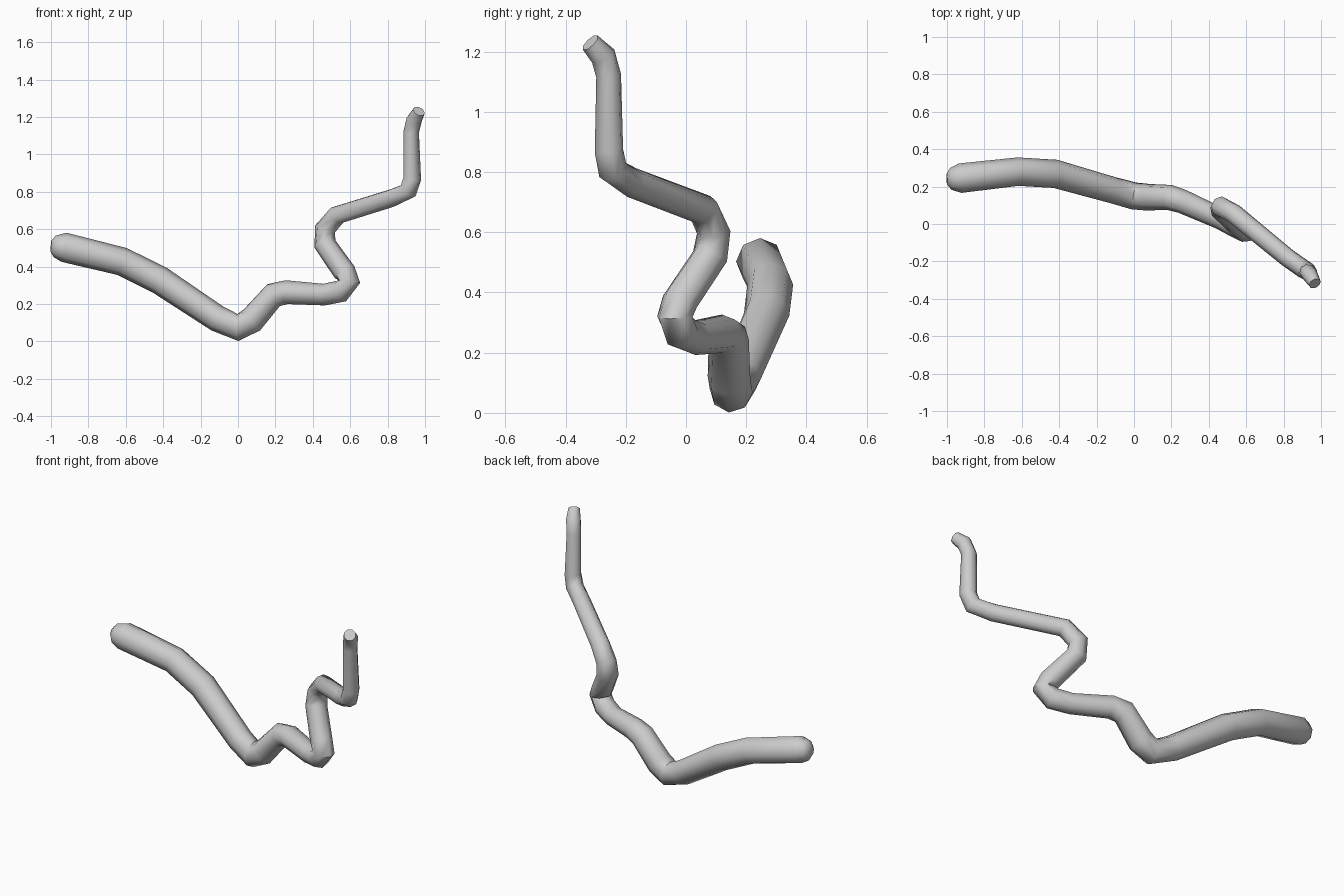
import bpy, bmesh, math
from mathutils import Vector

SIDES = 8
# centre line of the winding tube: x, y, z, radius
PATH = [
    (-1.00, 0.240, 0.510, 0.030), (-0.98, 0.241, 0.508, 0.058),
    (-0.93, 0.245, 0.503, 0.079), (-0.62, 0.280, 0.427, 0.076),
    (-0.42, 0.268, 0.328, 0.076), (-0.11, 0.180, 0.122, 0.071),
    (0.00, 0.150, 0.074, 0.073), (0.075, 0.143, 0.115, 0.072),
    (0.19, 0.142, 0.247, 0.068), (0.26, 0.120, 0.263, 0.064),
    (0.46, 0.030, 0.250, 0.058), (0.55, -0.015, 0.268, 0.061),
    (0.595, -0.037, 0.320, 0.061), (0.57, -0.020, 0.370, 0.061),
    (0.465, 0.080, 0.520, 0.060), (0.465, 0.092, 0.600, 0.056),
    (0.53, 0.058, 0.675, 0.053), (0.82, -0.180, 0.765, 0.050),
    (0.91, -0.243, 0.805, 0.050), (0.932, -0.256, 0.870, 0.048),
    (0.926, -0.257, 1.120, 0.042), (0.942, -0.275, 1.185, 0.043),
    (0.967, -0.318, 1.230, 0.034),
]
pts = [Vector(p[:3]) for p in PATH]
rad = [p[3] for p in PATH]

# rings carried along the path without twisting
bm = bmesh.new()
rings = []
up = Vector((0, 0, 1))
for i, p in enumerate(pts):
    a = (p - pts[i - 1]).normalized() if i else Vector()
    b = (pts[i + 1] - p).normalized() if i < len(pts) - 1 else Vector()
    t = (a + b).normalized()
    up = (up - t * up.dot(t)).normalized()
    side = t.cross(up)
    ring = []
    for k in range(SIDES):
        ang = 2 * math.pi * k / SIDES
        ring.append(bm.verts.new(p + rad[i] * (up * math.cos(ang) + side * math.sin(ang))))
    rings.append(ring)

# skin and end caps
for r0, r1 in zip(rings, rings[1:]):
    for k in range(SIDES):
        j = (k + 1) % SIDES
        bm.faces.new((r0[k], r0[j], r1[j], r1[k]))
bm.faces.new(rings[0])
bm.faces.new(rings[-1])
bmesh.ops.recalc_face_normals(bm, faces=bm.faces)

me = bpy.data.meshes.new("winding_tube")
bm.to_mesh(me)
bm.free()
obj = bpy.data.objects.new("winding_tube", me)
bpy.context.collection.objects.link(obj)
bpy.context.view_layer.objects.active = obj
obj.select_set(True)
bpy.ops.object.shade_smooth_by_angle(angle=math.radians(50))
